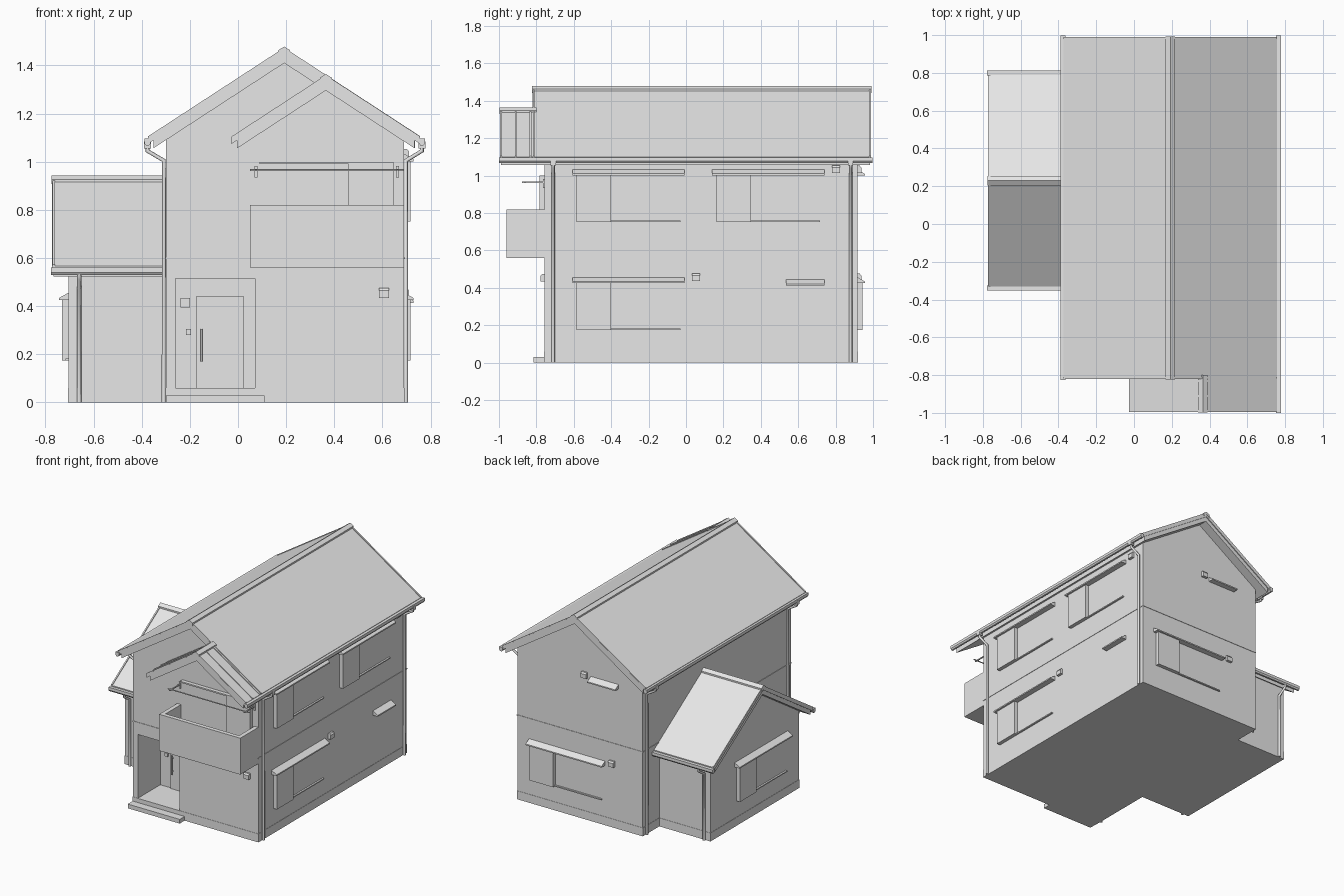
import bpy, bmesh, math

if "Cube" in bpy.data.objects:
    bpy.data.objects.remove(bpy.data.objects["Cube"])

grey = bpy.data.materials.new("light grey")
grey.diffuse_color = (0.8, 0.8, 0.8, 1)
grey.use_nodes = True
grey.node_tree.nodes["Principled BSDF"].inputs["Base Color"].default_value = grey.diffuse_color
SLOPE = 0.651


def along_y(u, z, t):
    return (u, t, z)


def along_x(u, z, t):
    return (t, u, z)


def prism(name, pts, a, b, f):
    """Extrude a (u, z) profile from a to b, f maps (u, z, t) to the world."""
    bm = bmesh.new()
    rings = [[bm.verts.new(f(u, z, t)) for u, z in pts] for t in (a, b)]
    n = len(pts)
    bm.faces.new(rings[0])
    bm.faces.new(rings[1])
    for i in range(n):
        j = (i + 1) % n
        bm.faces.new((rings[0][i], rings[0][j], rings[1][j], rings[1][i]))
    bmesh.ops.recalc_face_normals(bm, faces=bm.faces)
    me = bpy.data.meshes.new(name)
    bm.to_mesh(me)
    bm.free()
    me.materials.append(grey)
    ob = bpy.data.objects.new(name, me)
    bpy.context.collection.objects.link(ob)
    return ob


def box(name, x0, x1, y0, y1, z0, z1):
    return prism(name, [(x0, z0), (x1, z0), (x1, z1), (x0, z1)], y0, y1, along_y)


def pipe(name, pts, r):
    cu = bpy.data.curves.new(name, 'CURVE')
    cu.dimensions = '3D'
    cu.bevel_depth = r
    cu.bevel_resolution = 2
    cu.use_fill_caps = True
    sp = cu.splines.new('POLY')
    sp.points.add(len(pts) - 1)
    for p, co in zip(sp.points, pts):
        p.co = (*co, 1)
    cu.materials.append(grey)
    ob = bpy.data.objects.new(name, cu)
    bpy.context.collection.objects.link(ob)
    bpy.ops.object.select_all(action='DESELECT')
    ob.select_set(True)
    bpy.context.view_layer.objects.active = ob
    bpy.ops.object.convert(target='MESH')


def house_profile(c, half, apex):
    e = apex - half * SLOPE
    return [(c - half, 0), (c + half, 0), (c + half, e), (c, apex), (c - half, e)]


def chevron(c, half, apex, t):
    e = apex - half * SLOPE
    return [(c - half, e), (c, apex), (c + half, e),
            (c + half, e - t), (c, apex - t), (c - half, e - t)]


def gable_roof(name, c, half, apex, a, b, f, ribs, cap_end):
    prism(name + "_covering", chevron(c, half, apex, 0.025), a, b, f)
    prism(name + "_barge_and_soffit", chevron(c, half - 0.022, apex - 0.024, 0.034), a + 0.006, b - 0.006, f)
    prism(name + "_ridge_cap", chevron(c, 0.025, apex + 0.011, 0.02), a - 0.003, cap_end, f)
    for t in ribs:
        prism(name + "_seam", chevron(c, half, apex + 0.006, 0.012), t - 0.005, t + 0.005, f)


# Main walls with a cut-out entrance porch
walls = prism("main_walls", house_profile(0.195, 0.495, 1.415), -0.757, 0.917, along_y)
cutter = box("porch_cutter", -0.26, 0.07, -0.9, -0.505, 0.06, 0.515)
cutter.hide_render = True
mod = walls.modifiers.new("porch", 'BOOLEAN')
mod.operation = 'DIFFERENCE'
mod.solver = 'EXACT'
mod.object = cutter
bpy.context.view_layer.objects.active = walls
bpy.ops.object.modifier_apply(modifier="porch")
bpy.data.objects.remove(cutter)

# Side wing, plinths and storey belt
prism("wing_walls", house_profile(0.23, 0.5, 0.875), -0.704, -0.2, along_x)
box("main_plinth", -0.302, 0.692, -0.759, 0.919, 0, 0.06)
box("wing_plinth", -0.706, -0.29, -0.272, 0.732, 0, 0.06)
box("storey_belt", -0.303, 0.693, -0.76, 0.92, 0.596, 0.603)

# Roofs
gable_roof("main_roof", 0.192, 0.565, 1.468, -0.82, 0.99, along_y, (-0.814, 0.984), 0.993)
gable_roof("balcony_roof", 0.365, 0.391, 1.354, -0.995, -0.76, along_y, (-0.989, -0.91, -0.832), -0.80)
gable_roof("wing_roof", 0.23, 0.56, 0.932, -0.772, -0.25, along_x, (-0.766,), -0.25)

# Gutters
GUT = [(-0.013, 0.03), (0.013, 0.03), (0.013, 0.01), (0.006, 0), (-0.006, 0), (-0.013, 0.01)]


def gutter(name, u, z, a, b, f):
    prism(name, [(u + p, z + q) for p, q in GUT], a, b, f)


gutter("right_gutter", 0.764, 1.067, -1.0, 0.998, along_y)
gutter("left_gutter", -0.376, 1.067, -0.825, 0.998, along_y)
gutter("wing_front_gutter", -0.338, 0.53, -0.777, -0.3, along_x)
gutter("wing_back_gutter", 0.8, 0.53, -0.777, -0.3, along_x)

# Downpipes
for y in (-0.71, 0.88):
    for s, g, w in ((1, 0.764, 0.698), (-1, -0.376, -0.308)):
        pipe("main_downpipe", [(g, y, 1.07), (g, y, 1.045), (w, y, 1.005), (w, y, 0)], 0.009)
        box("downpipe_outlet", g - 0.014, g + 0.014, y - 0.014, y + 0.014, 1.055, 1.085)
for g, w in ((-0.338, -0.279), (0.8, 0.739)):
    pipe("wing_downpipe", [(-0.66, g, 0.535), (-0.66, g, 0.515), (-0.66, w, 0.475), (-0.66, w, 0)], 0.009)

# Wall frames: map (outward, z, along) to the world
def right(o, z, u):
    return (0.69 + o, u, z)


def back(o, z, u):
    return (u, 0.917 + o, z)


def front(o, z, u):
    return (u, -0.757 - o, z)


def porch(o, z, u):
    return (u, -0.505 - o, z)


def wing(o, z, u):
    return (-0.704 - o, u, z)


def plate(name, f, u0, u1, z0, z1, out):
    return prism(name, [(-0.003, z0), (out, z0), (out, z1), (-0.003, z1)], u0, u1, f)


def hood(f, u0, u1, z):
    prism("window_hood", [(-0.003, z), (0.04, z), (0.04, z + 0.009), (-0.003, z + 0.033)], u0, u1, f)


def window(f, u, z, d=1):
    """Shutter box, sill and hood; u is the shutter end, d the direction."""
    plate("shutter_box", f, u, u + d * 0.185, z, z + 0.255, 0.027)
    plate("window_sill", f, u + d * 0.185, u + d * 0.555, z, z + 0.008, 0.012)
    hood(f, u - d * 0.022, u + d * 0.578, z + 0.25)


def vent(f, u, z):
    prism("vent_hood", [(-0.003, z), (0.02, z), (0.02, z + 0.03), (0.012, z + 0.04), (-0.003, z + 0.04)],
          u - 0.021, u + 0.021, f)


window(right, -0.585, 0.752)
window(right, 0.162, 0.752)
window(right, -0.585, 0.175)
window(back, 0.575, 0.175, -1)
window(wing, 0.435, 0.175, -1)
hood(right, 0.535, 0.74, 0.413)
hood(back, -0.11, 0.11, 1.0)
for f, u, z in ((right, 0.802, 1.013), (right, 0.053, 0.436), (back, -0.06, 0.436),
                (back, 0.155, 1.013), (front, 0.607, 0.435)):
    vent(f, u, z)

# Entrance: step, door, handle, porch fittings
box("entrance_step", -0.3, 0.11, -0.815, -0.75, 0, 0.03)
plate("front_door", porch, -0.175, 0.025, 0.06, 0.44, 0.008)
pipe("door_handle", [(-0.152, -0.53, 0.17), (-0.152, -0.53, 0.305)], 0.004)
for z in (0.19, 0.285):
    pipe("handle_mount", [(-0.152, -0.53, z), (-0.152, -0.505, z)], 0.003)
plate("porch_lamp", porch, -0.239, -0.2, 0.395, 0.434, 0.03)
plate("intercom", porch, -0.217, -0.195, 0.28, 0.305, 0.012)

# Balcony: floor and parapets
box("balcony_floor", 0.05, 0.69, -0.96, -0.75, 0.56, 0.6)
box("balcony_front_parapet", 0.05, 0.69, -0.96, -0.93, 0.56, 0.82)
for x in (0.05, 0.66):
    box("balcony_side_parapet", x, x + 0.03, -0.96, -0.75, 0.56, 0.82)

# Balcony window and laundry pole
plate("balcony_shutter_box", front, 0.46, 0.645, 0.6, 0.995, 0.027)
plate("balcony_window_head", front, 0.09, 0.645, 0.99, 1.0, 0.027)
pipe("laundry_pole", [(0.05, -0.86, 0.965), (0.69, -0.86, 0.965)], 0.004)
for x in (0.075, 0.663):
    box("pole_arm", x - 0.004, x + 0.004, -0.877, -0.755, 0.961, 0.968)
    box("pole_bracket_plate", x - 0.006, x + 0.006, -0.765, -0.755, 0.935, 0.982)
